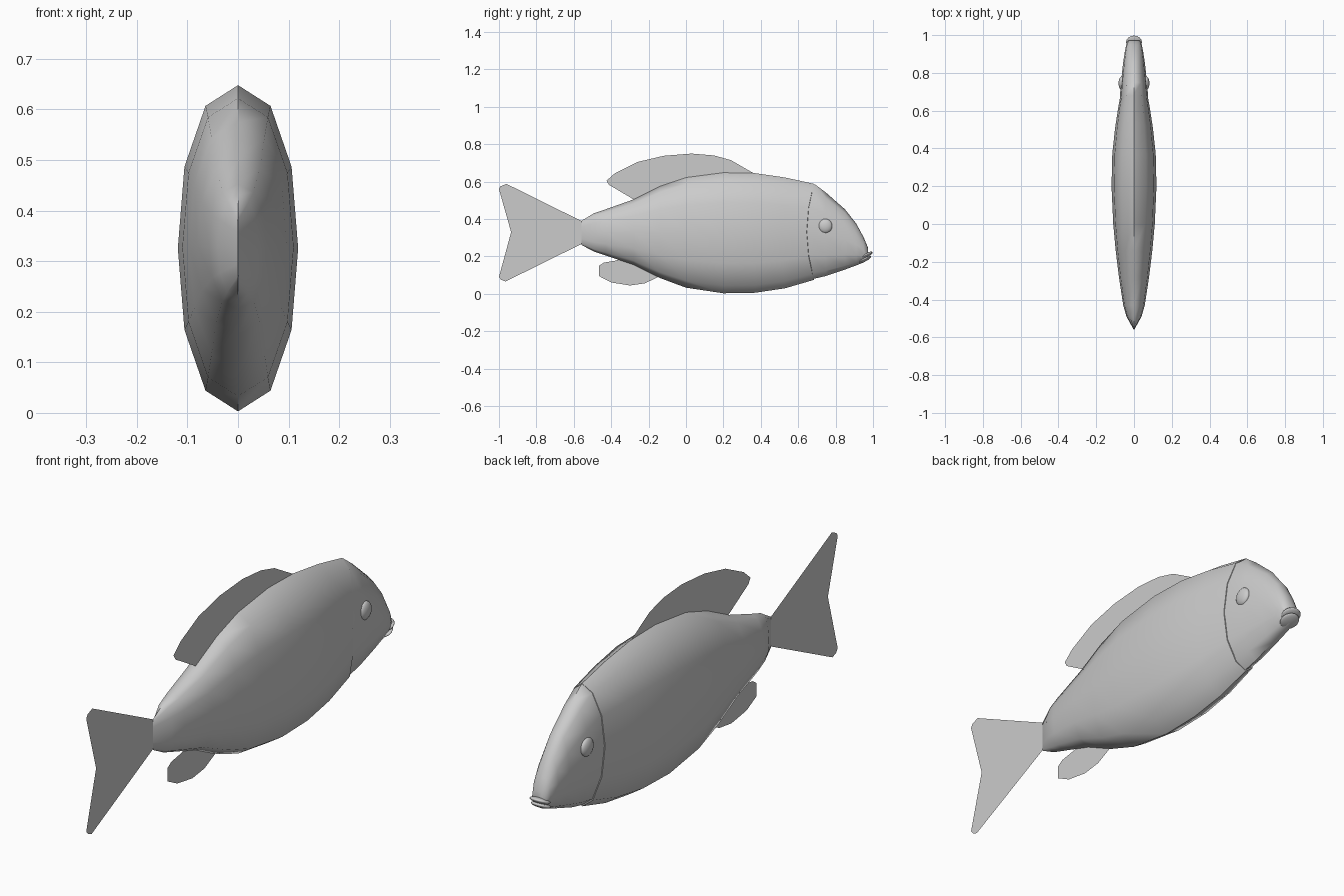
import bpy, bmesh, math

if "Cube" in bpy.data.objects:
    bpy.data.objects.remove(bpy.data.objects["Cube"])


def finish(bm, name, angle=60):
    bmesh.ops.recalc_face_normals(bm, faces=bm.faces[:])
    me = bpy.data.meshes.new(name)
    bm.to_mesh(me)
    bm.free()
    ob = bpy.data.objects.new(name, me)
    bpy.context.collection.objects.link(ob)
    bpy.ops.object.select_all(action='DESELECT')
    ob.select_set(True)
    bpy.context.view_layer.objects.active = ob
    bpy.ops.object.shade_smooth_by_angle(angle=math.radians(angle))
    return ob


# Twelve-sided cross-section: (width fraction, height fraction)
half = [(0, 1), (.54, .873), (.89, .5), (1, 0), (.89, -.5), (.54, -.873), (0, -1)]
SECTION = half + [(-x, z) for x, z in half[-2:0:-1]]


def loft(name, rings):
    """Rings are (y, top, bottom, half width, backward bow at the middle)."""
    bm = bmesh.new()
    loops = []
    for y, top, bot, w, bow in rings:
        mid, h = (top + bot) / 2, (top - bot) / 2
        loops.append([bm.verts.new((x * w, y - bow * (1 - z * z), mid + z * h))
                      for x, z in SECTION])
    for a, b in zip(loops, loops[1:]):
        for i in range(12):
            j = (i + 1) % 12
            bm.faces.new((a[i], a[j], b[j], b[i]))
    bm.faces.new(loops[0])
    bm.faces.new(loops[-1])
    return finish(bm, name)


def ellipsoid(name, loc, size, tilt=0):
    bpy.ops.mesh.primitive_uv_sphere_add(segments=16, ring_count=10, location=loc,
                                         rotation=(math.radians(tilt), 0, 0))
    ob = bpy.context.object
    ob.name = name
    ob.scale = size
    bpy.ops.object.shade_smooth()
    return ob


def fin(name, outline):
    bm = bmesh.new()
    bm.faces.new([bm.verts.new((0, y, z)) for y, z in outline])
    return finish(bm, name)


# Trunk, from tail root to gill edge
loft("body", [
    (-.56, .39, .262, .001, 0),
    (-.49, .432, .225, .040, 0),
    (-.43, .452, .205, .057, 0),
    (-.28, .505, .155, .080, 0),
    (-.14, .575, .085, .097, 0),
    (0, .622, .033, .110, 0),
    (.20, .648, .003, .119, 0),
    (.37, .645, .006, .115, 0),
    (.53, .622, .03, .100, .02),
    (.685, .588, .075, .079, .04)])

# Head, tucked slightly inside the gill edge
loft("head", [
    (.64, .59, .075, .080, .05),
    (.69, .585, .082, .076, .035),
    (.75, .54, .096, .070, .01),
    (.85, .452, .130, .058, 0),
    (.91, .376, .152, .049, 0),
    (.95, .302, .168, .041, 0),
    (.972, .25, .182, .030, 0)])

# Lips
ellipsoid("upper_lip", (0, .962, .206), (.042, .039, .012), 25)
ellipsoid("lower_lip", (0, .955, .184), (.040, .039, .011), 25)

# Eyes
for side, s in (("left", -1), ("right", 1)):
    ellipsoid("eye_" + side, (s * .064, .745, .363), (.018, .037, .038))

# Fins, flat sheets on the centre plane
fin("tail_fin", [(-.55, .39), (-.56, .39), (-.96, .588), (-.992, .575), (-1, .56),
                 (-.935, .33), (-1, .09), (-.988, .075), (-.965, .066),
                 (-.56, .266), (-.55, .266)])
fin("dorsal_fin", [(.37, .64), (.24, .715), (.15, .74), (.03, .75), (-.12, .738),
                   (-.26, .705), (-.38, .645), (-.425, .605), (-.412, .583),
                   (-.28, .505), (-.14, .56), (.1, .61)])
fin("anal_fin", [(-.15, .09), (-.22, .056), (-.30, .045), (-.40, .061), (-.465, .095),
                 (-.465, .15), (-.44, .167), (-.38, .177), (-.34, .19), (-.25, .16)])
